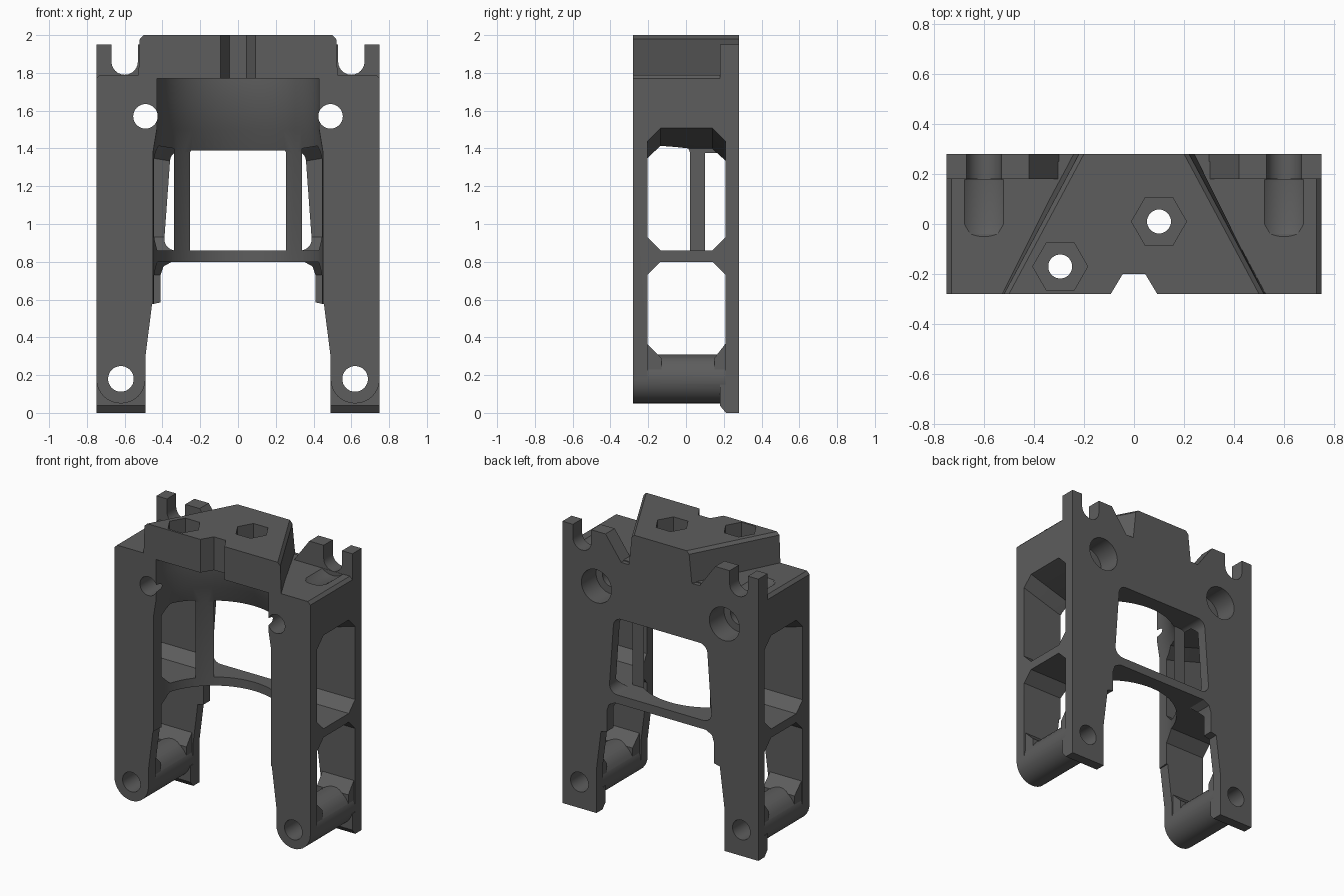
import bpy, bmesh, math

if "Cube" in bpy.data.objects:
    bpy.data.objects.remove(bpy.data.objects["Cube"])

grey = bpy.data.materials.new("dark_grey")
grey.diffuse_color = (0.11, 0.11, 0.11, 1)
grey.use_nodes = True
grey.node_tree.nodes["Principled BSDF"].inputs["Base Color"].default_value = grey.diffuse_color


def loft(name, sections):
    """Closed solid through matching rings of points."""
    bm = bmesh.new()
    rings = [[bm.verts.new(p) for p in s] for s in sections]
    n = len(rings[0])
    for a, b in zip(rings, rings[1:]):
        for i in range(n):
            j = (i + 1) % n
            bm.faces.new((a[i], a[j], b[j], b[i]))
    bm.faces.new(rings[0])
    bm.faces.new(rings[-1])
    bmesh.ops.recalc_face_normals(bm, faces=bm.faces)
    me = bpy.data.meshes.new(name)
    bm.to_mesh(me)
    bm.free()
    me.materials.append(grey)
    ob = bpy.data.objects.new(name, me)
    bpy.context.collection.objects.link(ob)
    return ob


def prism(axis, pts, a, b):
    """Extrude a 2D profile along an axis from a to b."""
    place = {"x": lambda p, t: (t, p[0], p[1]),
             "y": lambda p, t: (p[0], t, p[1]),
             "z": lambda p, t: (p[0], p[1], t)}[axis]
    return loft("part", [[place(p, t) for p in pts] for t in (a, b)])


def arc(cx, cy, r, a0=0, a1=360, n=32):
    full = a1 - a0 == 360
    return [(cx + r * math.cos(math.radians(a0 + (a1 - a0) * i / n)),
             cy + r * math.sin(math.radians(a0 + (a1 - a0) * i / n)))
            for i in range(n if full else n + 1)]


def mirror(half):
    """Right-hand outline, completed with its mirror image."""
    return half + [(-x, z) for x, z in reversed(half) if abs(x) > 1e-6]


def octagon(y0, y1, z0, z1, c):
    return [(y0 + c, z0), (y1 - c, z0), (y1, z0 + c), (y1, z1 - c),
            (y1 - c, z1), (y0 + c, z1), (y0, z1 - c), (y0, z0 + c)]


def combine(tool, op):
    m = frame.modifiers.new("combine", "BOOLEAN")
    m.operation, m.solver, m.object = op, "EXACT", tool
    bpy.context.view_layer.objects.active = frame
    bpy.ops.object.modifier_apply(modifier=m.name)
    bpy.data.objects.remove(tool)


def cut(tool):
    combine(tool, "DIFFERENCE")


def add(tool):
    combine(tool, "UNION")


# Main body
frame = prism("y", mirror([(0.75, 0.18), (0.75, 1.77), (0.73, 1.79)]), -0.28, 0.25)
frame.name = "bracket_frame"

# Back plate with slotted upper ears
ear = [(0.75, 0), (0.75, 1.95), (0.67, 1.95)]
ear += arc(0.60, 1.86, 0.07, 0, -180, 12)
ear += [(0.53, 1.95), (0.42, 1.95), (0.30, 1.785)]
add(prism("y", mirror(ear), 0.18, 0.28))

# Trapezoid top block
add(loft("block", [[(-f, -0.28, z), (f, -0.28, z), (b, 0.28, z), (-b, 0.28, z)]
                   for f, b, z in ((0.53, 0.25, 1.7), (0.52, 0.22, 1.98), (0.50, 0.20, 2.0))]))

# Curved inner cavity, shallower towards the top
cavity = []
for rx, ry, z in ((0.45, 0.46, -0.1), (0.45, 0.46, 1.38), (0.43, 0.41, 1.50),
                  (0.43, 0.36, 1.66), (0.43, 0.36, 1.77)):
    half = [(rx * math.cos(math.pi * i / 32), -0.28 + ry * math.sin(math.pi * i / 32), z)
            for i in range(33)]
    cavity.append([(rx, -0.4, z)] + half + [(-rx, -0.4, z)])
cut(loft("cavity", cavity))

# Opening between the legs
cut(prism("y", mirror([(0.49, -0.1), (0.49, 0.3), (0.455, 0.575), (0.41, 0.585),
                       (0.41, 0.73), (0.395, 0.775), (0.35, 0.80)]), -0.4, 0.4))

# Rounded rear window
cut(prism("y", mirror(arc(0.33, 0.92, 0.06, -90, 0, 8)
                      + arc(0.30, 1.33, 0.06, 5, 90, 8)), 0.1, 0.4))

for s in (-1, 1):
    # Side windows in each leg, the upper one with a sloping roof
    cut(loft("upper_window", [[(s * x, y, z) for y, z in octagon(-0.205, 0.21, 0.86, top, 0.07)]
                              for x, top in ((0.34, 1.40), (0.46, 1.42), (0.76, 1.51))]))
    lower = [(-0.205, 0.15), (0.21, 0.15), (0.21, 0.73), (0.14, 0.80), (-0.135, 0.80), (-0.205, 0.73)]
    cut(prism("x", lower, s * 0.34, s * 0.76))

    # Round-ended channel in each shoulder
    rings = []
    for y, r in ((0.178, 0.12), (0.0, 0.12), (-0.04, 0.105), (-0.065, 0.07), (-0.075, 0.03)):
        rings.append([(x, y, z) for x, z in arc(s * 0.60, 1.88, r)])
    # The block is kept solid by limiting the channel to the outer shoulder
    rings = [[(s * max(s * x, 0.50), y, z) for x, y, z in ring] for ring in rings]
    cut(loft("channel", rings))

    # Fixing holes with rear counterbores
    cut(prism("y", arc(s * 0.49, 1.57, 0.065), -0.4, 0.4))
    cut(prism("y", arc(s * 0.49, 1.57, 0.115), 0.12, 0.4))

# Notch in the front of the top block
cut(prism("z", [(-0.105, -0.30), (0.105, -0.30), (0.045, -0.20), (-0.045, -0.20)], 1.6, 2.1))

# Hexagonal nut pockets and screw holes
for x, y in ((0.10, 0.01), (-0.295, -0.17)):
    cut(prism("z", arc(x, y, 0.11, n=6), 1.90, 2.1))
    cut(prism("z", arc(x, y, 0.048), 1.6, 2.1))

for s in (-1, 1):
    # Foot tubes joining the front and rear of each leg
    add(prism("y", arc(s * 0.62, 0.18, 0.13), -0.28, 0.25))
    for a, b in ((-0.22, -0.13), (0.22, 0.15)):
        add(prism("x", [(a, 0.2), (b, 0.2), (b, 0.29), (a, 0.38)], s * 0.50, s * 0.74))
    cut(prism("y", arc(s * 0.62, 0.18, 0.068), -0.4, 0.4))

# Bevelled lower edge of the back plate
cut(prism("x", [(0.17, -0.01), (0.22, -0.01), (0.17, 0.05)], -0.8, 0.8))

# Smooth curved faces, keep edges sharp
bpy.ops.object.select_all(action="DESELECT")
frame.select_set(True)
bpy.context.view_layer.objects.active = frame
bpy.ops.object.shade_smooth_by_angle(angle=math.radians(25))
